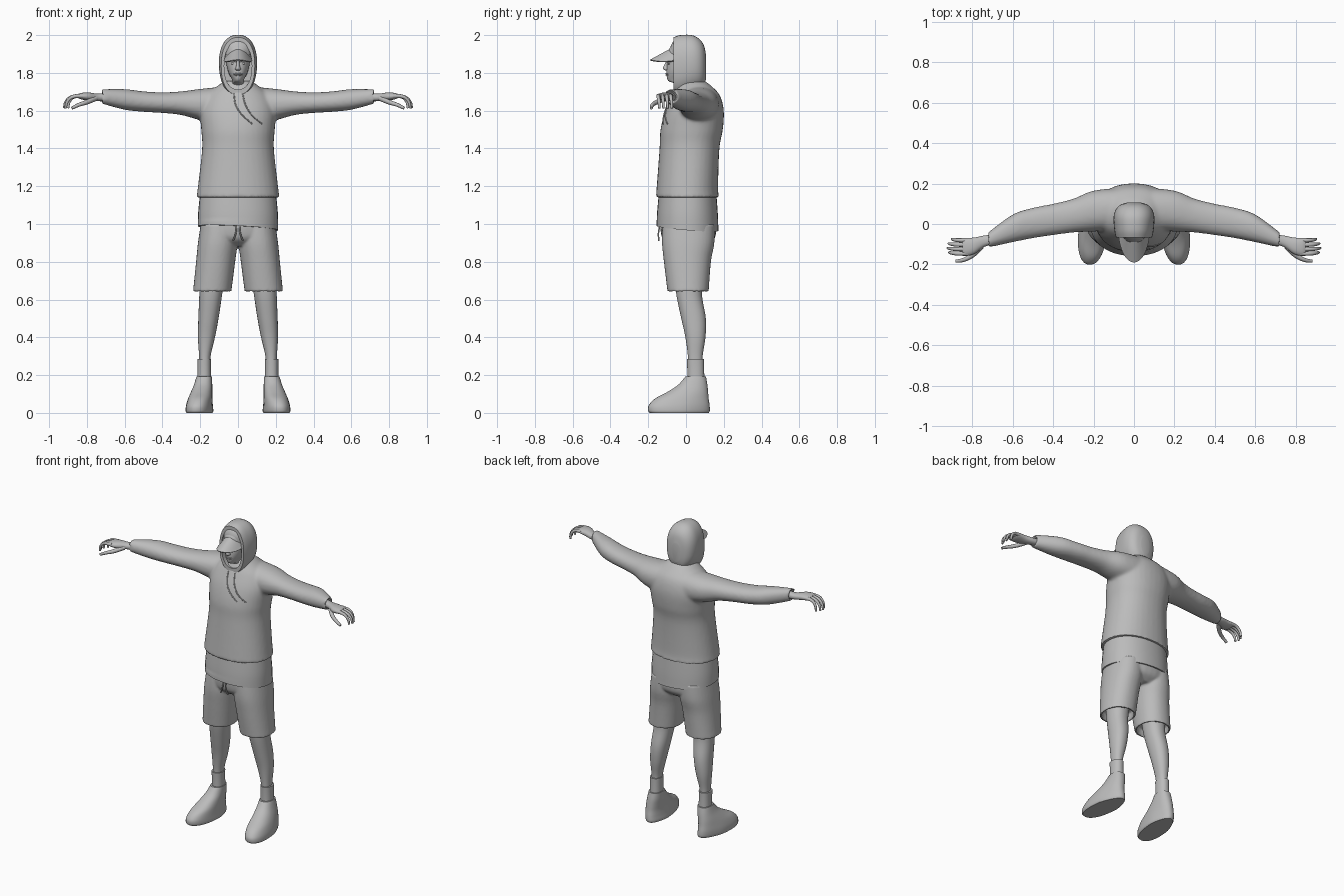
import bpy, bmesh, math
from mathutils import Vector

cube = bpy.data.objects.get("Cube")
if cube:
    bpy.data.objects.remove(cube, do_unlink=True)

grey = bpy.data.materials.new("clay_grey")
grey.use_nodes = True
grey.diffuse_color = (0.5, 0.5, 0.5, 1)
grey.node_tree.nodes["Principled BSDF"].inputs["Base Color"].default_value = (0.5, 0.5, 0.5, 1)


def spline(rows, steps):
    """Smooth in-between rows through the given ones."""
    out = []
    for i in range(len(rows) - 1):
        a, b, c, d = (rows[max(0, min(len(rows) - 1, i + k))] for k in (-1, 0, 1, 2))
        for s in range(steps):
            t = s / steps
            out.append([0.5 * (2*q + (r-p)*t + (2*p-5*q+4*r-w)*t*t + (3*q-p-3*r+w)*t**3)
                        for p, q, r, w in zip(a, b, c, d)])
    return out + [list(rows[-1])]


def loft(bm, axis, rows, side=1, power=2.2, recess=0, scale=0.88, steps=5, count=36):
    """Rows: position on the axis, then low and high limits of the other two axes."""
    rows = spline(rows, steps)
    if recess:
        p, a0, a1, b0, b1 = rows[0]
        ca, cb, ha, hb = (a0+a1)/2, (b0+b1)/2, (a1-a0)/2*scale, (b1-b0)/2*scale
        rim = [ca-ha, ca+ha, cb-hb, cb+hb]
        deep = p + math.copysign(recess, rows[-1][0] - p)
        rows = [[deep] + rim, [p] + rim] + rows
    others = [k for k in range(3) if k != axis]
    rings, made = [], []
    for p, a0, a1, b0, b1 in rows:
        ring = []
        for k in range(count):
            t = math.tau * k / count
            c, s = math.cos(t), math.sin(t)
            co = Vector((0, 0, 0))
            co[axis] = p
            co[others[0]] = (a0+a1)/2 + (a1-a0)/2 * math.copysign(abs(c)**(2/power), c)
            co[others[1]] = (b0+b1)/2 + (b1-b0)/2 * math.copysign(abs(s)**(2/power), s)
            co.x *= side
            ring.append(bm.verts.new(co))
        rings.append(ring)
        made += ring
    for r, q in zip(rings, rings[1:]):
        for k in range(count):
            n = (k + 1) % count
            bm.faces.new((r[k], r[n], q[n], q[k]))
    bm.faces.new(rings[0])
    bm.faces.new(rings[-1])
    return made


def activate(ob):
    bpy.ops.object.select_all(action='DESELECT')
    ob.select_set(True)
    bpy.context.view_layer.objects.active = ob


def finish(bm, name, voxel=0, smooth=0):
    """Turn the bmesh into a shaded object, optionally fused into one skin."""
    bmesh.ops.recalc_face_normals(bm, faces=bm.faces)
    me = bpy.data.meshes.new(name)
    bm.to_mesh(me)
    bm.free()
    ob = bpy.data.objects.new(name, me)
    bpy.context.collection.objects.link(ob)
    me.materials.append(grey)
    activate(ob)
    if voxel:
        mod = ob.modifiers.new("fuse", 'REMESH')
        mod.mode, mod.voxel_size = 'VOXEL', voxel
        bpy.ops.object.modifier_apply(modifier=mod.name)
        mod = ob.modifiers.new("relax", 'SMOOTH')
        mod.factor, mod.iterations = 0.5, smooth
        bpy.ops.object.modifier_apply(modifier=mod.name)
    bpy.ops.object.shade_smooth_by_angle(angle=math.radians(40))
    return ob


def part(name, axis, rows, **kw):
    bm = bmesh.new()
    loft(bm, axis, rows, **kw)
    return finish(bm, name)


def tube(name, points, radius, tip=1.0, side=1):
    cu = bpy.data.curves.new(name, 'CURVE')
    cu.dimensions, cu.bevel_depth, cu.bevel_resolution = '3D', radius, 3
    cu.use_fill_caps, cu.resolution_u = True, 6
    sp = cu.splines.new('BEZIER')
    sp.bezier_points.add(len(points) - 1)
    for i, (bp, (x, y, z)) in enumerate(zip(sp.bezier_points, points)):
        bp.co = (x * side, y, z)
        bp.handle_left_type = bp.handle_right_type = 'AUTO'
        bp.radius = 1 + (tip - 1) * i / (len(points) - 1)
    ob = bpy.data.objects.new(name, cu)
    bpy.context.collection.objects.link(ob)
    cu.materials.append(grey)
    activate(ob)
    bpy.ops.object.convert(target='MESH')
    bpy.ops.object.shade_smooth_by_angle(angle=math.radians(50))


def sym(rows):
    """Rows given as position, half width, low and high depth."""
    return [(p, -w, w, a, b) for p, w, a, b in rows]


SIDES = ((1, "left"), (-1, "right"))

# Sweatshirt: body and both sleeves fused
bm = bmesh.new()
loft(bm, 2, sym([(1.14, .22, -.16, .175), (1.2, .212, -.155, .17), (1.4, .19, -.14, .177),
                 (1.5, .195, -.135, .195), (1.6, .2, -.11, .2), (1.68, .17, -.075, .18),
                 (1.73, .11, -.05, .135), (1.757, .07, -.04, .1)]))
for s, _ in SIDES:
    loft(bm, 0, [(.722, -.117, -.042, 1.637, 1.714), (.6, -.09, .047, 1.605, 1.714),
                 (.5, -.07, .08, 1.594, 1.702), (.4, -.055, .1, 1.588, 1.697),
                 (.3, -.042, .125, 1.577, 1.702), (.2, -.037, .165, 1.55, 1.715),
                 (.05, -.03, .18, 1.52, 1.73)], side=s, recess=.025, scale=.75)
sweater = finish(bm, "sweatshirt", voxel=.009, smooth=8)

# Undershirt band with a slightly tilted hem
bm = bmesh.new()
for v in loft(bm, 2, sym([(.978, .213, -.156, .172), (1.06, .211, -.153, .168),
                          (1.17, .2, -.143, .16)]), recess=.03, scale=.94):
    if v.co.z < 1.02:
        v.co.z -= .05 * v.co.x + .08 * v.co.y
finish(bm, "undershirt_band")

# Shorts: hips and two legs fused
bm = bmesh.new()
loft(bm, 2, sym([(1.03, .19, -.135, .155), (.97, .198, -.135, .16),
                 (.92, .19, -.122, .15), (.885, .12, -.08, .11)]))
for s, _ in SIDES:
    loft(bm, 2, [(.643, .035, .238, -.098, .12), (.8, .015, .222, -.117, .132),
                 (.9, .002, .212, -.127, .15), (1.0, 0, .197, -.125, .152)],
         side=s, recess=.05)
finish(bm, "shorts", voxel=.007, smooth=4)

for s, tag in SIDES:
    # Legs, socks and shoes
    part(tag + "_leg", 2, [(.72, .07, .205, -.06, .09), (.62, .085, .205, -.05, .085),
                           (.5, .103, .21, -.025, .105), (.4, .122, .212, -.003, .103),
                           (.3, .145, .206, .01, .088), (.22, .148, .205, .012, .088)], side=s)
    part(tag + "_sock", 2, [(.17, .142, .215, .008, .098), (.23, .143, .214, .007, .096),
                            (.285, .142, .215, .004, .096)], side=s, steps=2)
    bm = bmesh.new()
    shoe = loft(bm, 2, [(0, .138, .272, -.192, .12), (.012, .134, .276, -.2, .126),
                        (.04, .136, .274, -.197, .125), (.075, .138, .265, -.165, .12),
                        (.11, .138, .252, -.1, .117), (.15, .137, .235, -.04, .113),
                        (.192, .138, .22, -.004, .106)], side=s, power=2.3)
    for v in shoe:  # narrower heel, toes turned out
        low = max(0, 1 - v.co.z / .19)
        mid = s * .203
        v.co.x = mid + (v.co.x - mid) * (1 - max(0, v.co.y) * 2 * low) - s * .1 * (v.co.y + .05) * low
    finish(bm, tag + "_shoe")

    # Hands
    part(tag + "_palm", 0, [(.69, -.1, -.052, 1.65, 1.695), (.74, -.113, -.057, 1.65, 1.69),
                            (.79, -.148, -.067, 1.653, 1.696), (.83, -.157, -.07, 1.66, 1.694),
                            (.848, -.148, -.08, 1.668, 1.688)], side=s)
    for i, finger in enumerate(("index", "middle", "ring", "little")):
        y = -.146 + .022 * i
        reach = (.075, .083, .078, .062)[i]
        tube(f"{tag}_{finger}_finger",
             [(.82, y, 1.678), (.84 + reach * .5, y, 1.672),
              (.84 + reach * .85, y + .003, 1.648), (.838 + reach, y + .005, 1.613)],
             .0115, .55, s)
    tube(tag + "_thumb", [(.755, -.11, 1.665), (.8, -.155, 1.645),
                          (.845, -.178, 1.63), (.88, -.184, 1.613)], .0145, .55, s)

    # Eyes, brows and shorts cords
    bm = bmesh.new()
    bmesh.ops.create_uvsphere(bm, u_segments=16, v_segments=8, radius=.01)
    for v in bm.verts:
        v.co = (v.co.x + s * .027, v.co.y * .6 - .09, v.co.z * .6 + 1.85)
    finish(bm, tag + "_eye")
    tube(tag + "_brow", [(.008, -.102, 1.86), (.026, -.094, 1.867), (.046, -.076, 1.872)],
         .005, .6, s)
    tube(tag + "_waist_cord", [(.008, -.14, .985), (.012, -.146, .95), (.026, -.143, .91)],
         .004, 1, s)

# Head and face
part("head", 2, sym([(1.66, .05, -.02, .06), (1.735, .042, -.045, .06), (1.758, .03, -.094, .06),
                     (1.8, .05, -.103, .07), (1.85, .062, -.1, .08), (1.92, .066, -.092, .08),
                     (1.96, .05, -.06, .06)]))
part("nose", 2, sym([(1.812, .008, -.108, -.08), (1.82, .015, -.121, -.08),
                     (1.835, .01, -.119, -.08), (1.865, .007, -.103, -.08)]), steps=3, count=16)
for name, z, w in (("upper_lip", 1.796, .022), ("lower_lip", 1.789, .018)):
    tube(name, [(-w, -.094, z - .003), (0, -.104, z), (w, -.094, z - .003)], .004)

# Hood, open at the front
part("hood", 1, sym([(-.067, .089, 1.685, 1.988), (-.03, .097, 1.68, 2.0), (.03, .101, 1.70, 2.0),
                     (.07, .091, 1.715, 1.98), (.095, .067, 1.735, 1.945),
                     (.107, .03, 1.77, 1.89)]), power=2.3, recess=.065, scale=.82)

# Cap crown and curved bill
part("cap_crown", 2, sym([(1.895, .073, -.086, .05), (1.93, .073, -.084, .05),
                          (1.96, .064, -.072, .04), (1.982, .04, -.05, .02),
                          (1.988, .015, -.03, 0)]))
bm = bmesh.new()
grid = []
for i in range(25):
    a = math.radians(-78 + 6.5 * i)
    s, c = math.sin(a), math.cos(a)
    grid.append([bm.verts.new((s * (.07 + .009 * v), -.02 - c * (.06 + .11 * v),
                               1.93 - .06 * v * c - .052 * s * s))
                 for v in (k / 6 for k in range(7))])
for p, q in zip(grid, grid[1:]):
    for k in range(6):
        bm.faces.new((p[k], p[k + 1], q[k + 1], q[k]))
bmesh.ops.recalc_face_normals(bm, faces=bm.faces)
bmesh.ops.solidify(bm, geom=bm.faces[:], thickness=.007)
finish(bm, "cap_bill")

# Hood cords lying on the chest
for name, path in (("right_hood_cord", ((-.022, 1.69), (-.012, 1.63), (.02, 1.58), (.075, 1.53))),
                   ("left_hood_cord", ((.025, 1.69), (.04, 1.63), (.075, 1.575), (.128, 1.53)))):
    points = []
    for x, _, z in spline([(x, 0, z) for x, z in path], 3):
        hit, loc, _, _ = sweater.ray_cast(Vector((x, -1, z)), Vector((0, 1, 0)))
        points.append((x, (loc.y if hit else -.1) - .001, z))
    tube(name, points, .0035)
